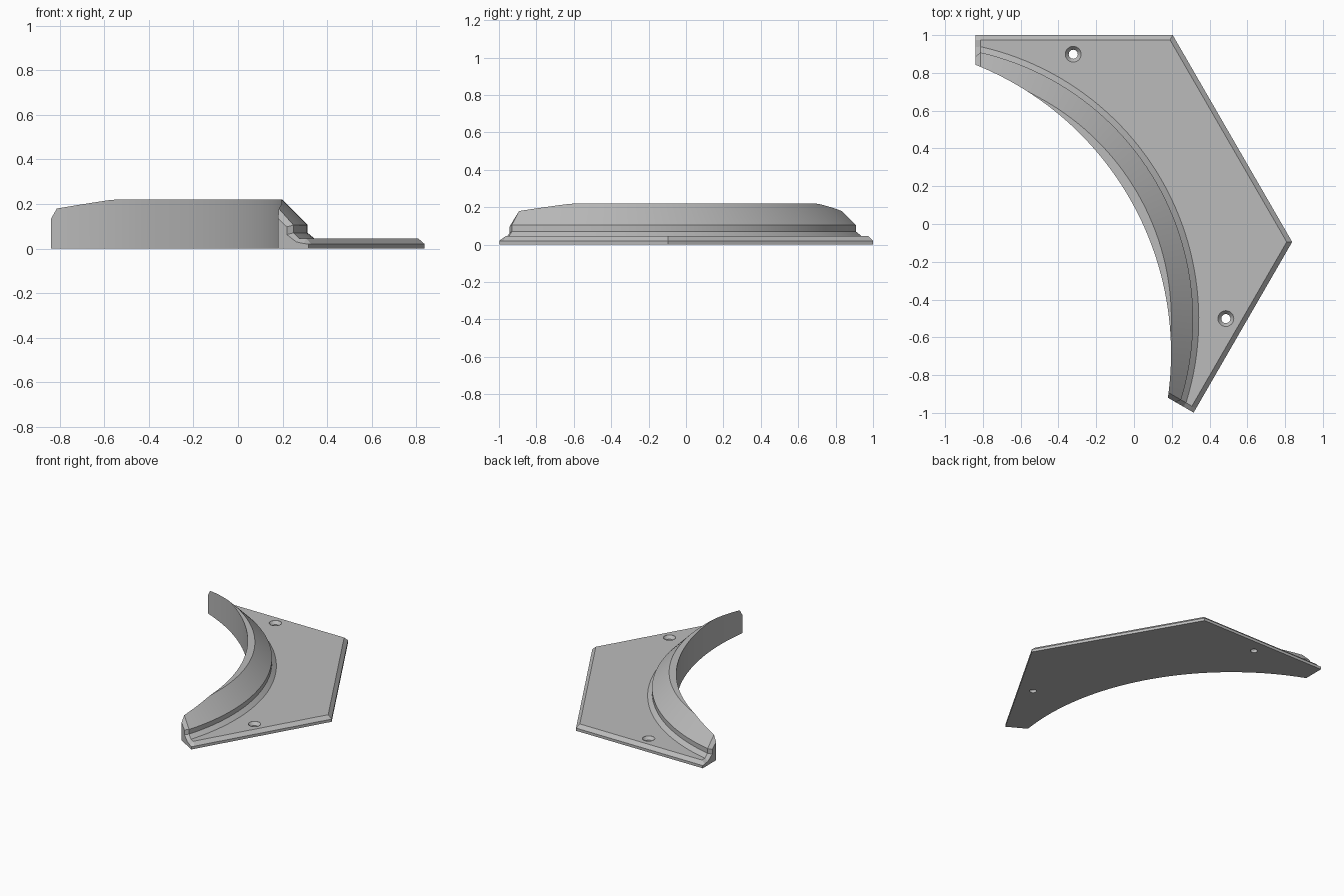
import bpy, bmesh
from math import acos, cos, sin, radians, hypot, tan
from mathutils import Matrix

cube = bpy.data.objects.get("Cube")
if cube:
    bpy.data.objects.remove(cube, do_unlink=True)

APOTHEM, END = 1.095, 0.411          # hexagon edge and end plane distances
RIM_C, WALL_C = -0.82, -1.18         # circle centres along the symmetry axis
WALL_R, RIDGE_R, RIM_R, FOOT_R = 1.645, 1.335, 1.45, 1.48
TOP, PLATE, BEVEL = 0.22, 0.045, 0.025
HALF = 24                            # stations on each side of the axis
CORNER = 0.375                       # station fraction at the hexagon corner
PLACE = Matrix.Translation((-0.427, -0.095, 0)) @ Matrix.Rotation(radians(30), 4, 'Z')


def arc_point(centre, r, s, d):
    """Point on an arc that ends on the slanted end plane."""
    t = s * (radians(150) - acos((d + cos(radians(30)) * centre) / r))
    return centre + r * cos(t), r * sin(t)


def edge_point(s, d, inset):
    """Point along the hexagonal outer edge."""
    a = APOTHEM - inset
    half = a * tan(radians(30))
    side, f = (1 if s >= 0 else -1), abs(s)
    if f <= CORNER:
        return a, side * half * f / CORNER
    run = (half + d) * (f - CORNER) / (1 - CORNER)
    return a - run * cos(radians(30)), side * (half + run * 0.5)


def section(s, d, cut=0.0):
    """Closed cross-section; cut shrinks it for the bevelled ends."""
    wall = arc_point(WALL_C, WALL_R, s, d)
    reach = hypot(wall[0] - RIM_C, wall[1])
    wall_z = TOP - max(0, reach - RIDGE_R) - 1.6 * cut
    ridge = arc_point(RIM_C, RIDGE_R, s, d) if reach < RIDGE_R else wall
    rim = arc_point(RIM_C, RIM_R - cut, s, d)
    foot = arc_point(RIM_C, FOOT_R - cut * 0.3, s, d)
    outer = edge_point(s, d, 0)
    inner = edge_point(s, d, BEVEL)
    return [(*wall, 0), (*outer, 0), (*outer, 0.02), (*inner, PLATE - cut * 0.9),
            (*foot, PLATE - cut * 0.6), (*rim, 0.07 - cut * 0.3),
            (*rim, 0.105 - cut * 0.3), (*ridge, wall_z), (*wall, wall_z)]


def make_object(name, bm, mat):
    bmesh.ops.remove_doubles(bm, verts=bm.verts, dist=0.0003)
    bmesh.ops.recalc_face_normals(bm, faces=bm.faces)
    bm.transform(PLACE)
    mesh = bpy.data.meshes.new(name)
    bm.to_mesh(mesh)
    bm.free()
    mesh.materials.append(mat)
    obj = bpy.data.objects.new(name, mesh)
    bpy.context.collection.objects.link(obj)
    return obj


def loft(bm, rings):
    rows = [[bm.verts.new(p) for p in ring] for ring in rings]
    n = len(rows[0])
    for a, b in zip(rows, rows[1:]):
        for j in range(n):
            k = (j + 1) % n
            bm.faces.new((a[j], a[k], b[k], b[j]))
    bm.faces.new(rows[0])
    bm.faces.new(rows[-1])


grey = bpy.data.materials.new("Plain Grey")
grey.use_nodes = True
colour = (0.5, 0.5, 0.5, 1)
grey.diffuse_color = colour
grey.node_tree.nodes["Principled BSDF"].inputs["Base Color"].default_value = colour

# Corner plate with raised curved rim, lofted from end to end
bm = bmesh.new()
rings = [section(i / HALF, END - BEVEL) for i in range(-HALF, HALF + 1)]
loft(bm, [section(-1, END, BEVEL)] + rings + [section(1, END, BEVEL)])
plate = make_object("curved_rim_plate", bm, grey)

# Countersunk screw holes, mirrored across the axis
profile = [(0.024, -0.05), (0.024, 0.022), (0.042, 0.044), (0.042, 0.1)]
bm = bmesh.new()
for side in (-1, 1):
    loft(bm, [[(0.588 + r * cos(radians(a)), side * 0.808 + r * sin(radians(a)), z)
               for a in range(0, 360, 15)] for r, z in profile])
cutter = make_object("screw_hole_cutter", bm, grey)
cutter.hide_render = True

mod = plate.modifiers.new("screw_holes", 'BOOLEAN')
mod.operation = 'DIFFERENCE'
mod.solver = 'EXACT'
mod.object = cutter
bpy.context.view_layer.objects.active = plate
plate.select_set(True)
bpy.ops.object.modifier_apply(modifier=mod.name)
bpy.data.objects.remove(cutter, do_unlink=True)
bpy.ops.object.shade_smooth_by_angle(angle=radians(20))
